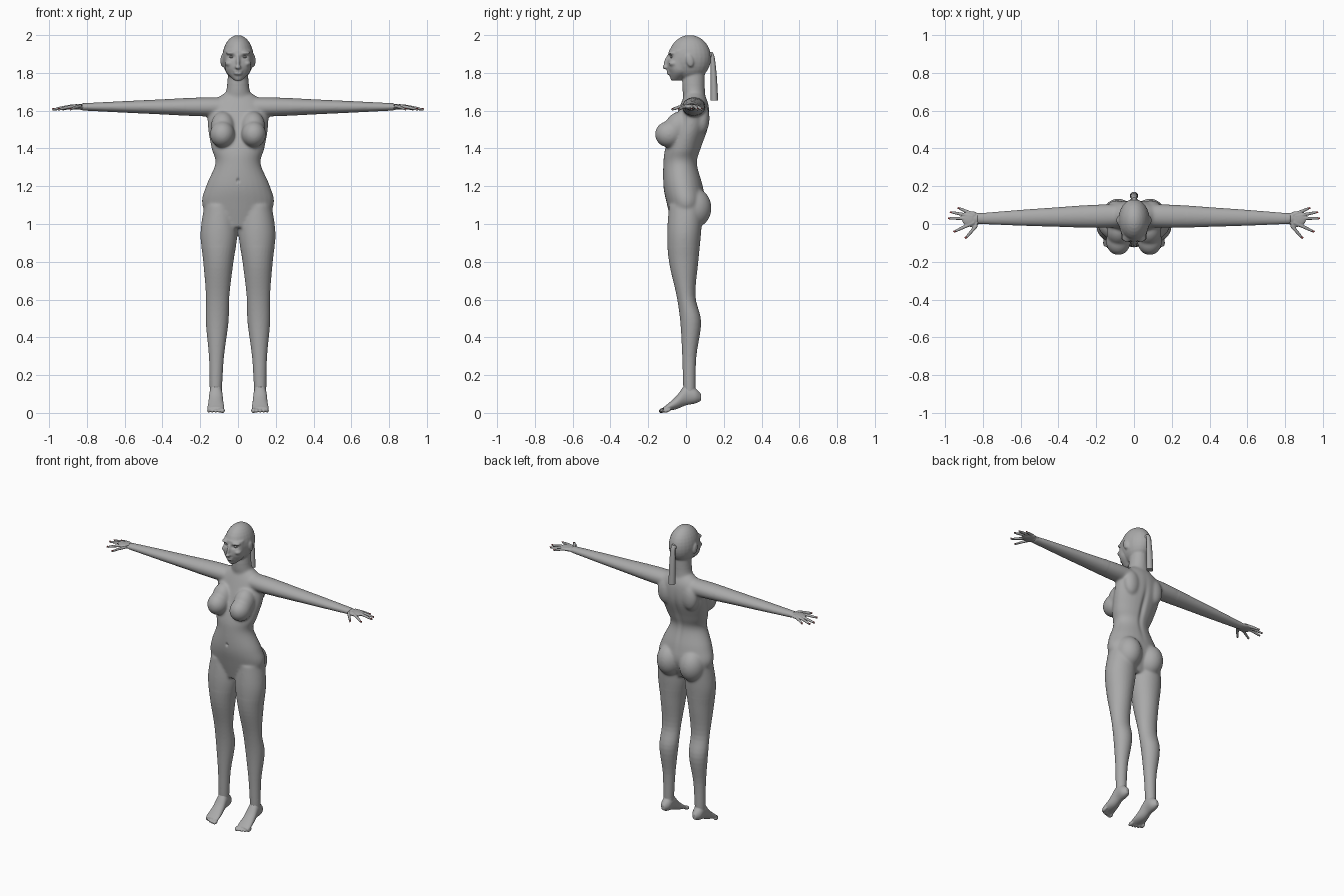
import bpy, bmesh, math
from mathutils import Vector, Matrix

if "Cube" in bpy.data.objects:
    bpy.data.objects.remove(bpy.data.objects["Cube"], do_unlink=True)


def material(name, rgb):
    mat = bpy.data.materials.new(name)
    mat.use_nodes = True
    mat.diffuse_color = (*rgb, 1)
    mat.node_tree.nodes["Principled BSDF"].inputs["Base Color"].default_value = (*rgb, 1)
    return mat


GREY = material("clay grey", (.4, .4, .4))
RED = material("nail red", (.45, .08, .08))
ACROSS = {"x": (Vector((0, 1, 0)), Vector((0, 0, 1))),
          "y": (Vector((1, 0, 0)), Vector((0, 0, 1))),
          "z": (Vector((1, 0, 0)), Vector((0, 1, 0)))}


def spline(points, steps=5):
    """Smoothly interpolate between the rows of a profile."""
    points = [Vector(p) for p in points]
    padded = [points[0], *points, points[-1]]
    result = []
    for before, start, end, after in zip(padded, padded[1:], padded[2:], padded[3:]):
        leave, arrive = (end - before) / 2, (after - start) / 2
        for step in range(steps):
            t = step / steps
            ease = t * t * (3 - 2 * t)
            result.append(start.lerp(end, ease) + leave * t * (1 - t) ** 2 - arrive * t * t * (1 - t))
    return result + [points[-1]]


def loft(bm, axis, sections, sides=28):
    """Closed tube of ellipses, each given by its centre and two radii."""
    across, over = ACROSS[axis]
    angles = [math.tau * k / sides for k in range(sides)]
    rings = []
    for centre, wide, deep in sections:
        rings.append([bm.verts.new(centre + across * wide * math.cos(a) + over * deep * math.sin(a))
                      for a in angles])
    for ring, following in zip(rings, rings[1:]):
        for k in range(sides):
            bm.faces.new((ring[k - 1], ring[k], following[k], following[k - 1]))
    bm.faces.new(rings[0])
    bm.faces.new(rings[-1])


def form(bm, axis, rows, place=lambda along: 0):
    """Loft along z or y; a row is position, half width, low side, high side."""
    sections = []
    for along, half, low, high in spline(rows):
        middle = (low + high) / 2
        spot = (middle, along) if axis == "z" else (along, middle)
        sections.append((Vector((place(along), *spot)), half, (high - low) / 2))
    loft(bm, axis, sections)


def ball(bm, centre, radii, tilt=0):
    """Ellipsoid, tilted about the x axis."""
    matrix = Matrix.Translation(centre) @ Matrix.Rotation(tilt, 4, "X") @ Matrix.Diagonal((*radii, 1))
    bmesh.ops.create_uvsphere(bm, u_segments=24, v_segments=16, radius=1, matrix=matrix)


def apply(ob, kind, **settings):
    modifier = ob.modifiers.new(kind.title(), kind)
    for key, value in settings.items():
        setattr(modifier, key, value)
    bpy.ops.object.modifier_apply(modifier=modifier.name)


def finish(name, bm, mat, voxel=0, smooth=0):
    """Turn the pieces into one object, fused and smoothed where asked."""
    bmesh.ops.recalc_face_normals(bm, faces=bm.faces)
    mesh = bpy.data.meshes.new(name)
    bm.to_mesh(mesh)
    bm.free()
    ob = bpy.data.objects.new(name, mesh)
    bpy.context.collection.objects.link(ob)
    bpy.ops.object.select_all(action="DESELECT")
    ob.select_set(True)
    bpy.context.view_layer.objects.active = ob
    if voxel:
        apply(ob, "REMESH", mode="VOXEL", voxel_size=voxel)
        apply(ob, "SMOOTH", factor=.5, iterations=smooth)
    ob.data.materials.clear()
    ob.data.materials.append(mat)
    bpy.ops.object.shade_smooth_by_angle(angle=math.radians(60))
    return ob


def dent(ob, centre, radii, push):
    """Press a soft hollow into the surface."""
    for vert in ob.data.vertices:
        offset = vert.co - Vector(centre)
        distance = sum((o / r) ** 2 for o, r in zip(offset, radii))
        if distance < 6:
            vert.co.y += push * math.exp(-distance)


# Torso and neck
bm = bmesh.new()
form(bm, "z", [(.98, .12, -.07, .05), (1.1, .19, -.1, .1), (1.2, .17, -.12, .09), (1.32, .12, -.12, .06),
               (1.4, .14, -.11, .08), (1.52, .16, -.07, .12), (1.63, .15, -.03, .12), (1.7, .06, 0, .09)])
form(bm, "z", [(1.6, .09, 0, .11), (1.72, .06, -.02, .1), (1.85, .05, -.01, .1)])

# Head: cranium, jaw, nose and lips
ball(bm, (0, .02, 1.88), (.083, .113, .12))
form(bm, "z", [(1.92, .07, -.09, .03), (1.84, .07, -.1, .03), (1.8, .06, -.09, .02), (1.76, .02, -.08, -.03)])
ball(bm, (0, -.1, 1.86), (.01, .016, .04), -.3)
ball(bm, (0, -.108, 1.83), (.016, .018, .011))
for z in (1.81, 1.796):
    ball(bm, (0, -.09, z), (.024, .012, .007))

for side in (1, -1):
    # Brow, cheek and ear
    ball(bm, (side * .035, -.07, 1.905), (.03, .026, .01))
    ball(bm, (side * .045, -.066, 1.85), (.024, .026, .016))
    ball(bm, (side * .083, .02, 1.865), (.01, .02, .034), .25)
    # Chest, shoulder blade and seat
    ball(bm, (side * .083, -.09, 1.475), (.066, .075, .07))
    ball(bm, (side * .08, -.045, 1.51), (.065, .07, .09), -.45)
    ball(bm, (side * .09, .085, 1.56), (.055, .04, .085))
    ball(bm, (side * .084, .045, 1.085), (.083, .09, .105))
    # Leg, leaning outward towards the foot
    form(bm, "z", [(1.1, .08, -.09, .09), (.95, .098, -.1, .08), (.8, .08, -.09, .065), (.62, .062, -.05, .05),
                   (.48, .06, -.03, .08), (.3, .04, -.02, .055), (.14, .033, -.015, .05), (.09, .03, -.01, .05)],
         lambda z: side * (.12 - z / 50))
    # Arm, growing flatter towards the wrist
    arm = spline([(.06, .06), (.2, .062), (.4, .052), (.6, .042), (.83, .028)])
    loft(bm, "x", [(Vector((side * x, .045 - x / 50, 1.62)), r, r * (.85 - x / 5)) for x, r in arm])
body = finish("body", bm, GREY, .0055, 5)

# Extra blending where the limbs meet the torso
group = body.vertex_groups.new(name="blend")
group.add([v.index for v in body.data.vertices
           if .88 < v.co.z < 1.74 and abs(v.co.x) < .28], 1, "REPLACE")
apply(body, "SMOOTH", factor=.5, iterations=24, vertex_group="blend")

# Eye hollows, navel and the groove of the spine
for side in (1, -1):
    dent(body, (side * .033, -.09, 1.884), (.018, .03, .01), .012)
dent(body, (0, -.12, 1.23), (.007, .04, .01), .01)
dent(body, (0, .1, 1.4), (.016, .06, .14), -.012)

for side, label in ((1, "left"), (-1, "right")):
    # Eye
    bm = bmesh.new()
    ball(bm, (side * .033, -.071, 1.884), (.014, .012, .007))
    finish(label + "_eye", bm, GREY)

    # Hand: wrist, palm, and fingers fanned out from the wrist
    bm, nails = bmesh.new(), bmesh.new()
    ball(bm, (side * .82, .029, 1.62), (.05, .029, .016))
    ball(bm, (side * .86, .026, 1.62), (.05, .042, .014))
    for degrees, reach in ((-49, .14), (-25, .17), (0, .184), (11, .177), (23, .143)):
        angle = math.radians(degrees)

        def along(t):
            return Vector((side * (.8 + reach * t * math.cos(angle)),
                           .03 + reach * t * math.sin(angle), 1.627 - t * t / 45))

        thick = spline([(.3, .01), (.6, .009), (.9, .007), (1, .003)])
        loft(bm, "x", [(along(t), r / math.cos(angle), r) for t, r in thick], 14)
        ball(nails, along(.96) + Vector((0, 0, .004)), (.008, .005, .003))
    finish(label + "_hand", bm, GREY, .003, 4)
    finish(label + "_fingernails", nails, RED)

    # Foot with the heel raised, ankle and toes
    bm = bmesh.new()
    form(bm, "y", [(.08, .012, .065, .1), (.05, .032, .05, .13), (0, .035, .04, .15), (-.05, .04, .02, .09),
                   (-.1, .045, .01, .045), (-.12, .04, .006, .03)], lambda y: side * .117)
    form(bm, "z", [(.18, .034, -.015, .045), (.08, .03, -.01, .055)], lambda z: side * .117)
    for toe in range(5):
        size = .01 if toe else .013
        ball(bm, (side * (.082 + toe * .018), -.125 + toe * toe * .0016, .013), (size, .021, size), .3)
    finish(label + "_foot", bm, GREY, .004, 5)

# Ponytail and its tie
bm = bmesh.new()
form(bm, "z", [(1.91, .012, .12, .14), (1.88, .016, .128, .152), (1.78, .02, .13, .163), (1.655, .022, .13, .17)])
finish("ponytail", bm, GREY)
bm = bmesh.new()
ball(bm, (0, .126, 1.895), (.02, .014, .017))
finish("hair_tie", bm, GREY)
